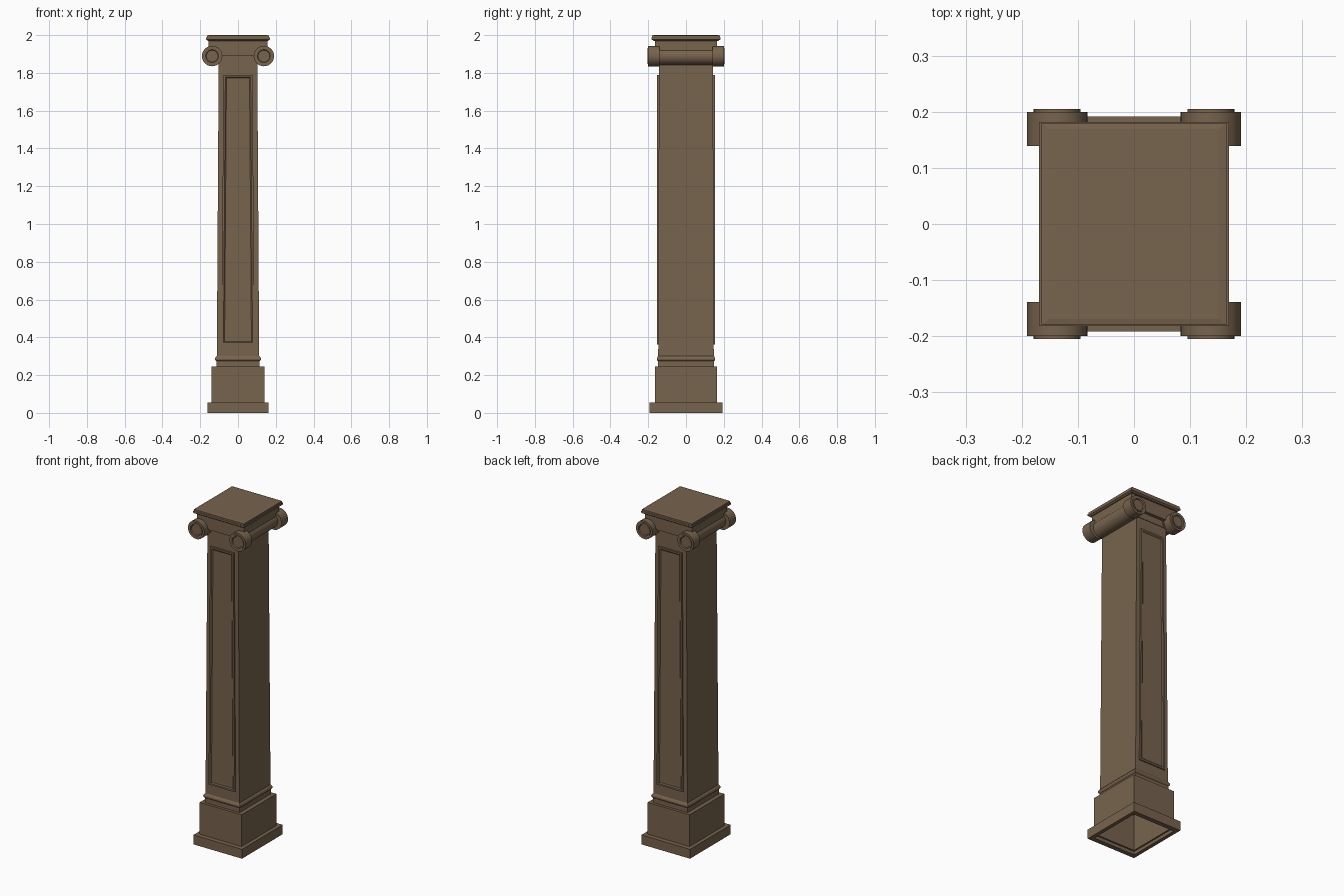
import bpy, bmesh, math

if "Cube" in bpy.data.objects:
    bpy.data.objects.remove(bpy.data.objects["Cube"])

stone = bpy.data.materials.new("brown_stone")
stone.diffuse_color = (0.185, 0.125, 0.075, 1)
stone.use_nodes = True
stone.node_tree.nodes["Principled BSDF"].inputs["Base Color"].default_value = stone.diffuse_color


def finish(name, bm, smooth=False):
    bmesh.ops.recalc_face_normals(bm, faces=bm.faces)
    me = bpy.data.meshes.new(name)
    bm.to_mesh(me)
    bm.free()
    me.materials.append(stone)
    if smooth:
        me.shade_smooth()
        me.set_sharp_from_angle(angle=math.radians(35))
    ob = bpy.data.objects.new(name, me)
    bpy.context.collection.objects.link(ob)
    return ob


def skin(bm, rings, cap_start=True, cap_end=True):
    """Join successive loops of points with quads, optionally capping the ends."""
    loops = [[bm.verts.new(p) for p in ring] for ring in rings]
    n = len(loops[0])
    for a, b in zip(loops, loops[1:]):
        for i in range(n):
            j = (i + 1) % n
            bm.faces.new((a[i], a[j], b[j], b[i]))
    if cap_start:
        bm.faces.new(loops[0])
    if cap_end:
        bm.faces.new(loops[-1])


def stack(name, profile):
    """Rectangular moulding from (z, half width, half depth) steps."""
    bm = bmesh.new()
    skin(bm, [[(-x, -y, z), (x, -y, z), (x, y, z), (-x, y, z)] for z, x, y in profile])
    return finish(name, bm)


def lathe_y(name, cx, cz, profile, sides=32):
    """Turned part about a y-direction axis from (radius, y) steps."""
    bm = bmesh.new()
    skin(bm, [[(cx + r * math.cos(t), y, cz + r * math.sin(t))
               for t in (2 * math.pi * i / sides for i in range(sides))]
              for r, y in profile])
    return finish(name, bm, True)


# hollow stepped base, open underneath
stack("base", [(0.235, 0.13, 0.155), (0.02, 0.13, 0.155), (0.02, 0.139, 0.164),
               (0, 0.139, 0.164), (0, 0.161, 0.192), (0.056, 0.161, 0.192),
               (0.056, 0.139, 0.164), (0.246, 0.139, 0.164), (0.246, 0.1, 0.13)])

# tapered shaft with foot and bead moulding
stack("shaft", [(0.24, 0.115, 0.148), (0.274, 0.115, 0.148), (0.279, 0.120, 0.153),
                (0.286, 0.122, 0.155), (0.293, 0.120, 0.153), (0.302, 0.112, 0.147),
                (1.90, 0.102, 0.143)])

# framed panels on front and back
for side, name in ((-1, "front_panel"), (1, "back_panel")):
    bm = bmesh.new()
    rings = []
    for inset, y in ((0, 0.135), (0, 0.154), (0.010, 0.154), (0.016, 0.149)):
        b, t = 0.087 - inset, 0.077 - inset
        z0, z1 = 0.363 + inset, 1.788 - inset
        rings.append([(-b, side * y, z0), (b, side * y, z0),
                      (t, side * y, z1), (-t, side * y, z1)])
    skin(bm, rings)
    finish(name, bm)

# capital block and stepped top slab
stack("capital_block", [(1.855, 0.104, 0.146), (1.893, 0.104, 0.146),
                        (1.893, 0.155, 0.165), (1.975, 0.155, 0.165)])
stack("top_slab", [(1.97, 0.159, 0.172), (1.977, 0.169, 0.182), (1.988, 0.169, 0.182),
                   (1.988, 0.165, 0.18), (1.998, 0.165, 0.18), (2.0, 0.151, 0.169)])

# side rolls and the four scroll ends
for sx, side in ((-1, "left"), (1, "right")):
    lathe_y(side + "_roll", sx * 0.12, 1.889, [(0.046, -0.15), (0.046, 0.15)])
    for sy, end in ((-1, "front"), (1, "back")):
        lathe_y(f"{end}_{side}_scroll", sx * 0.137, 1.889,
                [(r, sy * y) for r, y in ((0.054, 0.139), (0.054, 0.2), (0.042, 0.2),
                                          (0.042, 0.205), (0.034, 0.205), (0.031, 0.199))])
